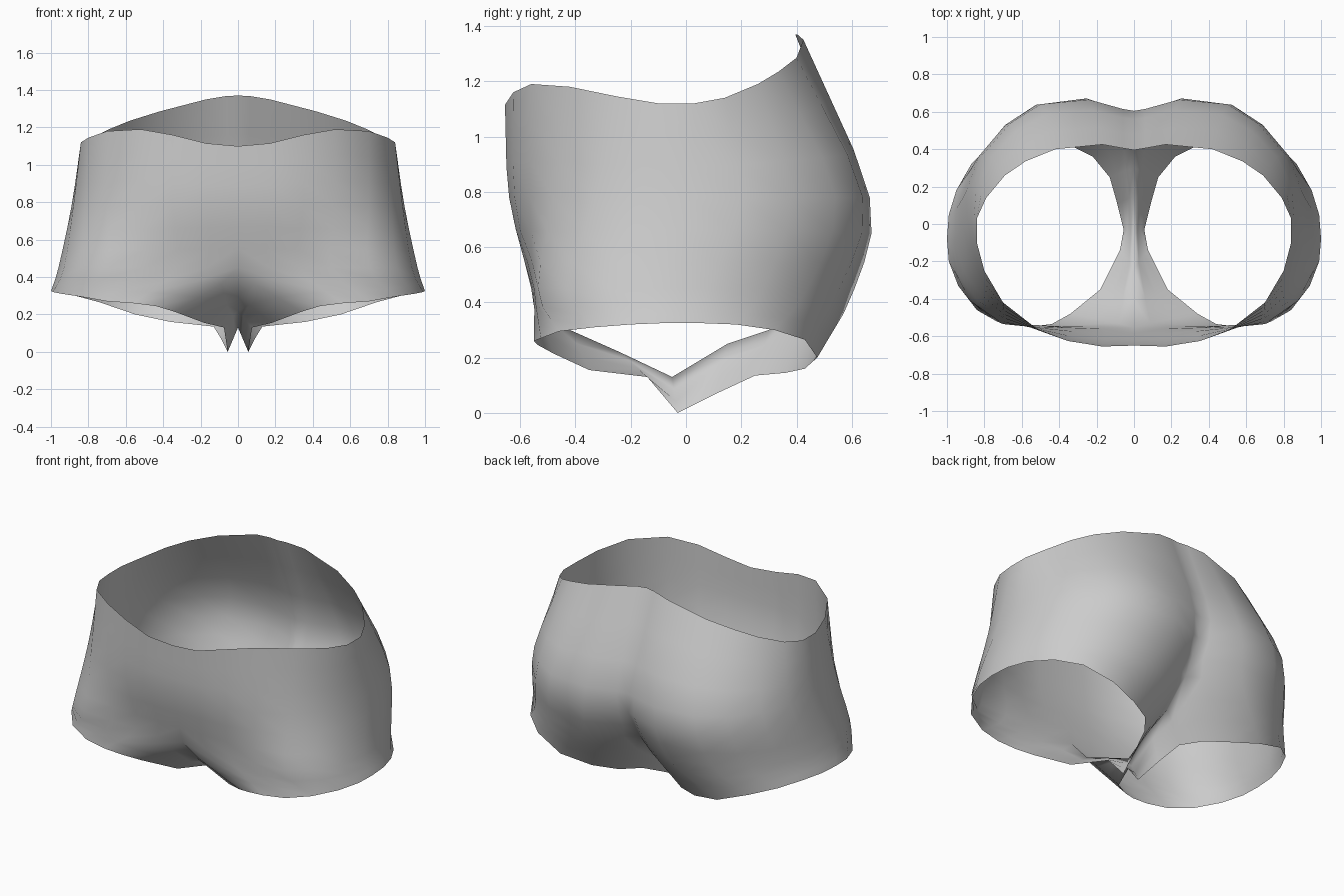
import bpy
from mathutils import Vector

if "Cube" in bpy.data.objects:
    bpy.data.objects.remove(bpy.data.objects["Cube"])

# Control rings of the right half, running front centre -> side -> back centre
waist = [(0, -.65, 1.10), (.17, -.655, 1.115), (.35, -.625, 1.16), (.52, -.56, 1.19),
         (.70, -.42, 1.18), (.80, -.25, 1.145), (.84, -.10, 1.12), (.84, .03, 1.12),
         (.79, .14, 1.14), (.69, .26, 1.19), (.58, .335, 1.235), (.42, .40, 1.285),
         (.17, .425, 1.35), (.06, .405, 1.368), (0, .395, 1.37)]
hip = [(0, -.64), (.17, -.64), (.35, -.62), (.52, -.565), (.70, -.48), (.82, -.33),
       (.88, -.15), (.89, .02), (.87, .20), (.80, .38), (.66, .54), (.50, .64),
       (.24, .665), (.06, .615), (0, .605)]
thigh = [(0, -.555), (.17, -.56), (.33, -.555), (.50, -.55), (.70, -.535), (.85, -.43),
         (.93, -.28), (.96, -.10), (.95, .08), (.88, .28), (.75, .44), (.58, .555),
         (.30, .61), (.08, .51), (0, .46)]
hem = [(.34, -.48, .215), (.44, -.535, .245), (.56, -.55, .26), (.70, -.525, .27),
       (.84, -.46, .295), (.94, -.33, .31), (.99, -.20, .32), (1, -.08, .325),
       (.99, .05, .325), (.95, .18, .32), (.87, .32, .30), (.74, .43, .265),
       (.55, .475, .20), (.36, .43, .16), (.22, .36, .145)]
# Crotch strip: centre seam point and matching inner leg hem point, back -> front
crotch = [((0, .30, .30), (.13, .25, .135)), ((0, .15, .25), (.09, .11, .07)),
          ((0, -.05, .13), (.055, -.03, 0)), ((0, -.24, .22), (.075, -.14, .13)),
          ((0, -.42, .30), (.18, -.35, .155))]
STEPS = 3


def spline(p, i, t):
    """Smooth curve through the points p, on segment i."""
    a, b = p[i], p[i + 1]
    m0 = (b - p[i - 1]) / 2 if i > 0 else b - a
    m1 = (p[i + 2] - a) / 2 if i + 2 < len(p) else b - a
    return (a * (2*t**3 - 3*t*t + 1) + m0 * (t**3 - 2*t*t + t)
            + b * (3*t*t - 2*t**3) + m1 * (t**3 - t*t))


verts, upper, lower = [], [], []


def add(p):
    verts.append(p)
    return len(verts) - 1


# Columns of the body, from waist to leg hem
last = len(waist) - 1
for j in range(last + 1):
    ctrl = [Vector(waist[j]), Vector((*hip[j], .78)), Vector((*thigh[j], .45)), Vector(hem[j])]
    col = []
    for i in range(3):
        for s in range(STEPS):
            p = spline(ctrl, i, s / STEPS)
            on_seam = j in (0, last) and (i < 2 or s == 0)
            p.x = 0 if on_seam else max(p.x, .01)
            col.append(add(p))
    col.append(add(ctrl[3]))
    upper.append(col[:2 * STEPS + 1])
    lower.append(col[2 * STEPS:])

# Columns of the crotch strip close the leg ring
for seam, edge in crotch:
    a, b = Vector(seam), Vector(edge)
    lower.append([add(a.lerp(b, s / STEPS)) for s in range(STEPS + 1)])

faces = []


def bridge(c, d):
    for r in range(len(c) - 1):
        faces.append((c[r], c[r + 1], d[r + 1], d[r]))


for c, d in zip(upper, upper[1:]):
    bridge(c, d)
for c, d in zip(lower, lower[1:] + lower[:1]):
    bridge(c, d)

# Shorts: thin open cloth shell mirrored left to right
mesh = bpy.data.meshes.new("shorts")
mesh.from_pydata(verts, [], faces)
shorts = bpy.data.objects.new("shorts", mesh)
bpy.context.collection.objects.link(shorts)
mesh.shade_smooth()
mirror = shorts.modifiers.new("mirror", 'MIRROR')
mirror.use_clip = True
mirror.merge_threshold = .001

grey = bpy.data.materials.new("grey cloth")
grey.diffuse_color = (.6, .6, .6, 1)
grey.use_nodes = True
grey.node_tree.nodes["Principled BSDF"].inputs["Base Color"].default_value = grey.diffuse_color
mesh.materials.append(grey)
